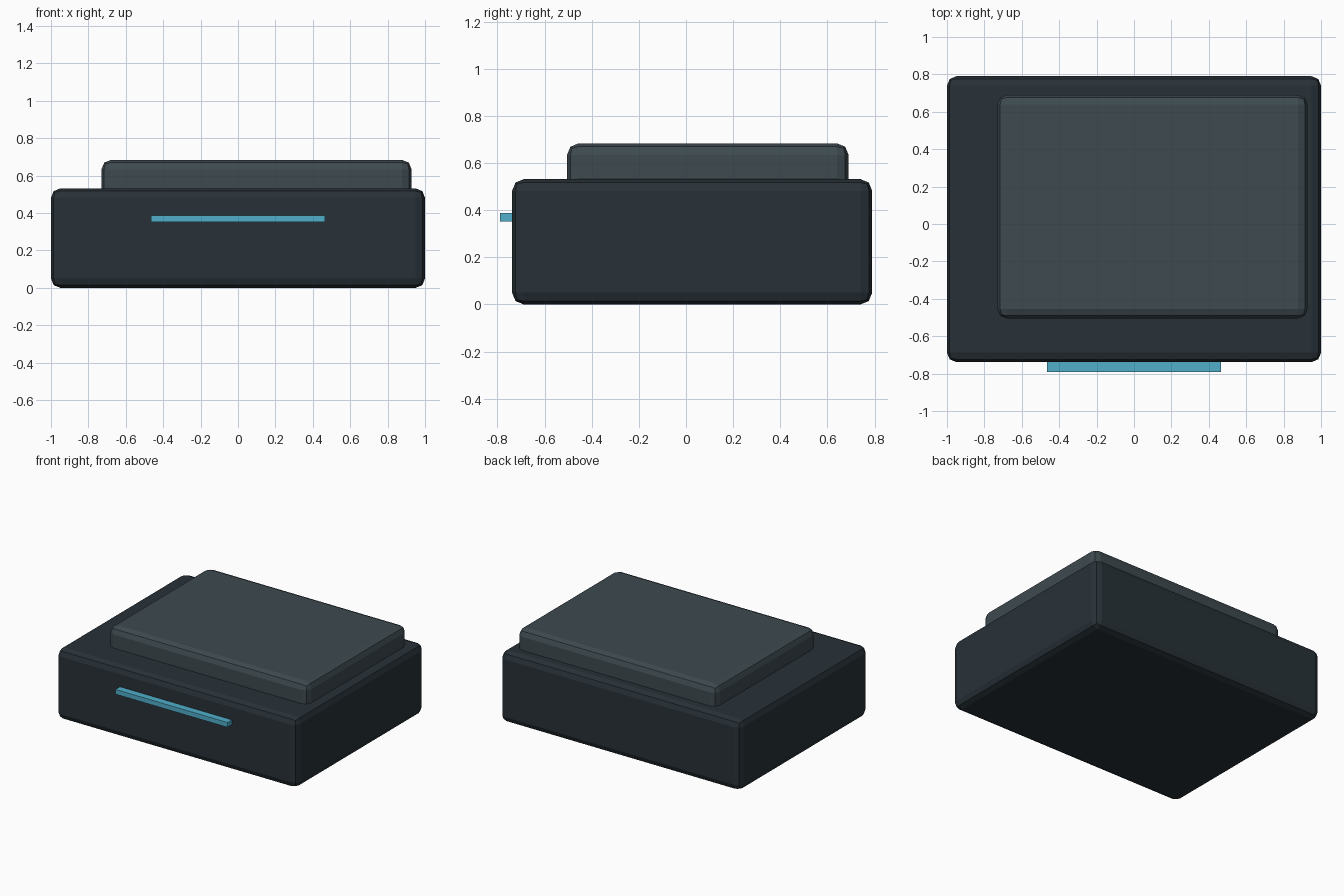
import bpy
from mathutils import Vector

if "Cube" in bpy.data.objects:
    bpy.data.objects.remove(bpy.data.objects["Cube"])


def material(name, rgb):
    mat = bpy.data.materials.new(name)
    mat.diffuse_color = (*rgb, 1)
    mat.use_nodes = True
    mat.node_tree.nodes["Principled BSDF"].inputs["Base Color"].default_value = mat.diffuse_color
    return mat


def box(name, low, high, mat, bevel=0):
    """Box spanning two corners, with optional two-step rounded edges."""
    low, high = Vector(low), Vector(high)
    bpy.ops.mesh.primitive_cube_add(size=1, location=(low + high) / 2)
    obj = bpy.context.object
    obj.name = name
    obj.scale = high - low
    bpy.ops.object.transform_apply(location=False, rotation=False, scale=True)
    obj.data.materials.append(mat)
    if bevel:
        mod = obj.modifiers.new("rounded_edges", 'BEVEL')
        mod.width = bevel
        mod.segments = 2
    return obj


dark = material("dark_slate", (0.021, 0.031, 0.039))
slate = material("slate", (0.047, 0.068, 0.08))
cyan = material("cyan", (0.08, 0.43, 0.6))

# Main housing
box("body", (-1, -0.738, 0), (1, 0.79, 0.532), dark, 0.05)

# Raised lid, offset to the right and back, sunk into the body
box("lid", (-0.73, -0.505, 0.455), (0.928, 0.69, 0.684), slate, 0.05)

# Light strip protruding from the front
box("front_strip", (-0.466, -0.79, 0.352), (0.466, -0.70, 0.388), cyan)
